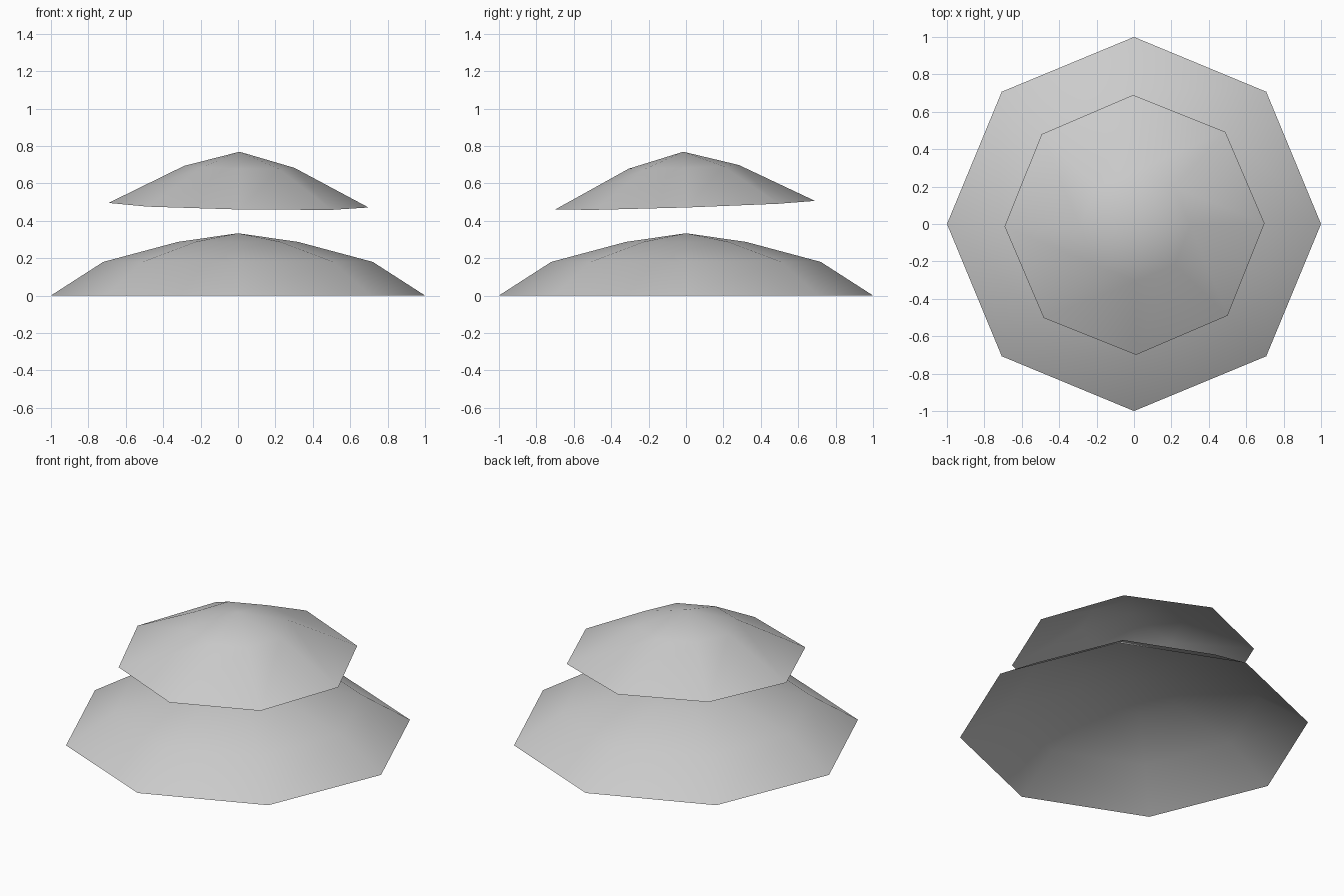
import bpy, bmesh
from math import cos, sin, pi
from mathutils import Matrix, Vector

cube = bpy.data.objects.get("Cube")
if cube:
    bpy.data.objects.remove(cube, do_unlink=True)

SIDES = 8

# Single light grey surface
grey = bpy.data.materials.new("light_grey")
grey.use_nodes = True
colour = (0.6, 0.6, 0.6, 1)
grey.diffuse_color = colour
grey.node_tree.nodes["Principled BSDF"].inputs["Base Color"].default_value = colour


def dome(name, profile, peak, matrix):
    """Open eight-sided shell: rings of (radius, height) closed by a peak."""
    bm = bmesh.new()
    rings = [[bm.verts.new((r * cos(2 * pi * i / SIDES), r * sin(2 * pi * i / SIDES), z))
              for i in range(SIDES)] for r, z in profile]
    tip = bm.verts.new((0, 0, peak))
    for i in range(SIDES):
        j = (i + 1) % SIDES
        for low, high in zip(rings, rings[1:]):
            bm.faces.new((low[i], low[j], high[j], high[i]))
        bm.faces.new((rings[-1][i], rings[-1][j], tip))
    for face in bm.faces:
        face.smooth = True
    bm.transform(matrix)
    mesh = bpy.data.meshes.new(name)
    bm.to_mesh(mesh)
    bm.free()
    mesh.materials.append(grey)
    obj = bpy.data.objects.new(name, mesh)
    bpy.context.collection.objects.link(obj)
    return obj


# Wide lower shell resting on the ground
dome("lower_dome", [(1, 0), (0.72, 0.18), (0.32, 0.287)], 0.333, Matrix())

# Smaller floating shell, slightly tilted and turned
tilt = Vector((0, 0, 1)).rotation_difference(Vector((0.018, -0.033, 1))).to_matrix().to_4x4()
place = Matrix.Translation((0.003, -0.005, 0.483)) @ tilt @ Matrix.Rotation(0.012, 4, 'Z')
dome("upper_dome", [(0.695, 0), (0.295, 0.205)], 0.286, place)
